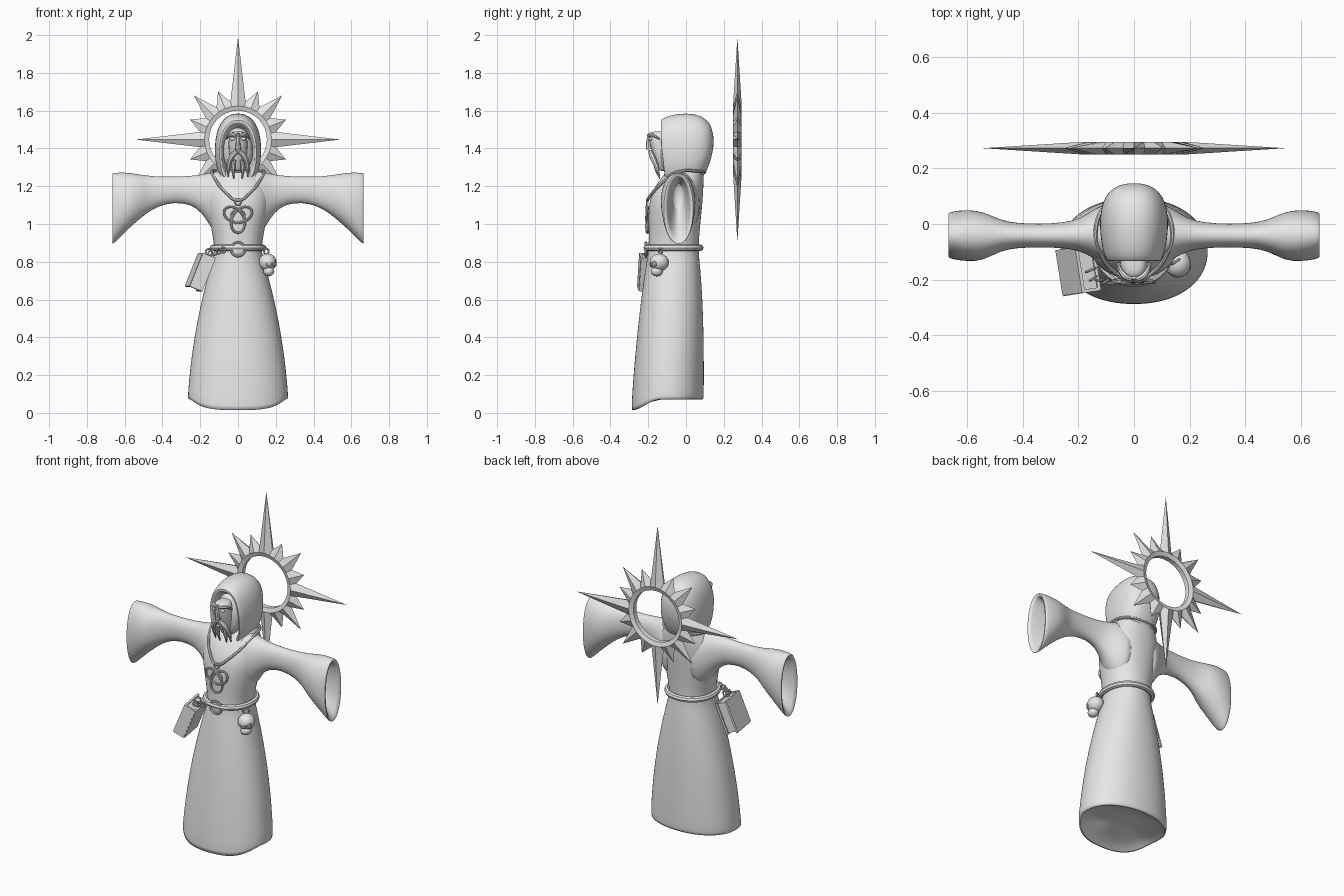
import bpy, bmesh, math
from math import sin, cos, pi, tau
from mathutils import Vector

if "Cube" in bpy.data.objects:
    bpy.data.objects.remove(bpy.data.objects["Cube"])

GREY = bpy.data.materials.new("stone_grey")
GREY.diffuse_color = (0.8, 0.8, 0.8, 1)
GREY.use_nodes = True
GREY.node_tree.nodes["Principled BSDF"].inputs["Base Color"].default_value = GREY.diffuse_color


def finish(ob, angle=40, levels=0):
    """Material, optional subdivision and smooth shading."""
    if not ob.data.materials:
        ob.data.materials.append(GREY)
    bpy.ops.object.select_all(action='DESELECT')
    ob.select_set(True)
    bpy.context.view_layer.objects.active = ob
    if angle:
        bpy.ops.object.shade_smooth_by_angle(angle=math.radians(angle))
    if levels:
        ob.modifiers.new("subdivision", 'SUBSURF').levels = levels
        ob.modifiers["subdivision"].render_levels = levels
    return ob


def loft(name, rings, angle=50, levels=1):
    """Skin closed rings of points and cap both ends."""
    bm = bmesh.new()
    rows = [[bm.verts.new(p) for p in r] for r in rings]
    n = len(rows[0])
    for a, b in zip(rows, rows[1:]):
        for i in range(n):
            j = (i + 1) % n
            bm.faces.new((a[i], a[j], b[j], b[i]))
    for row in (rows[0], rows[-1]):
        c = bm.verts.new(sum((v.co for v in row), Vector()) / n)
        for i in range(n):
            bm.faces.new((row[i], row[(i + 1) % n], c))
    bmesh.ops.recalc_face_normals(bm, faces=bm.faces)
    me = bpy.data.meshes.new(name)
    bm.to_mesh(me)
    bm.free()
    ob = bpy.data.objects.new(name, me)
    bpy.context.collection.objects.link(ob)
    return finish(ob, angle, levels)


def oval(a, b, power=2.0, n=32):
    """Superellipse points as pairs."""
    e = 2 / power
    f = lambda v: math.copysign(abs(v) ** e, v)
    return [(a * f(cos(tau * i / n)), b * f(sin(tau * i / n))) for i in range(n)]


def tube(name, pts, radius, cyclic=False, tips=None, smooth=True):
    """Round cord through points, tapered by tips."""
    cu = bpy.data.curves.new(name, 'CURVE')
    cu.dimensions = '3D'
    cu.bevel_depth, cu.bevel_resolution, cu.resolution_u = radius, 2, 6
    cu.use_fill_caps = True
    sp = cu.splines.new('BEZIER')
    sp.bezier_points.add(len(pts) - 1)
    for i, (b, p) in enumerate(zip(sp.bezier_points, pts)):
        b.co = p
        b.handle_left_type = b.handle_right_type = 'AUTO' if smooth else 'VECTOR'
        b.radius = tips[i] if tips else 1
    sp.use_cyclic_u = cyclic
    ob = bpy.data.objects.new(name, cu)
    bpy.context.collection.objects.link(ob)
    bpy.ops.object.select_all(action='DESELECT')
    ob.select_set(True)
    bpy.context.view_layer.objects.active = ob
    bpy.ops.object.convert(target='MESH')
    return finish(bpy.context.object)


def ball(name, loc, scale, rot=(0, 0, 0)):
    bpy.ops.mesh.primitive_uv_sphere_add(segments=20, ring_count=12, location=loc, rotation=rot)
    ob = bpy.context.object
    ob.name, ob.scale = name, scale
    return finish(ob)


def ring(name, loc, major, minor, rot=(0, 0, 0)):
    bpy.ops.mesh.primitive_torus_add(location=loc, rotation=rot, major_radius=major,
                                     minor_radius=minor, major_segments=24, minor_segments=8)
    bpy.context.object.name = name
    return finish(bpy.context.object)


def box(name, loc, size, rot):
    bpy.ops.mesh.primitive_cube_add(size=1, location=loc, rotation=rot)
    ob = bpy.context.object
    ob.name, ob.scale = name, size
    return finish(ob, 0)


# Robe body: height, half width, front y, back y
def robe_ring(z, w, front, back):
    cy, pts = (front + back) / 2, []
    for x, y in oval(w, (back - front) / 2, 2.15, 40):
        zz = z
        if z < 0.1:  # wavy hem, lowest at the front
            t = min(1, max(0, (cy + y + 0.29) / 0.15))
            zz = z + 0.06 * t * t * (3 - 2 * t)
        pts.append((x, cy + y, zz))
    return pts


body = [(0.03, 0.22, -0.24, 0.05), (0.005, 0.262, -0.285, 0.09), (0.02, 0.267, -0.29, 0.094),
        (0.15, 0.262, -0.282, 0.095), (0.3, 0.247, -0.27, 0.095), (0.5, 0.215, -0.25, 0.092),
        (0.7, 0.168, -0.225, 0.082), (0.82, 0.132, -0.205, 0.07), (0.87, 0.124, -0.198, 0.066),
        (0.94, 0.134, -0.197, 0.07), (1.04, 0.155, -0.2, 0.08), (1.12, 0.17, -0.195, 0.088),
        (1.19, 0.167, -0.17, 0.092), (1.24, 0.145, -0.135, 0.094), (1.275, 0.118, -0.105, 0.094),
        (1.31, 0.1, -0.09, 0.092)]
loft("robe", [robe_ring(*s) for s in body])

# Sleeves: x, bottom z, top z, front y, back y; last stations run back into the cuff
sleeve = [(0.06, 0.93, 1.28, -0.16, 0.08), (0.11, 0.94, 1.28, -0.145, 0.07),
          (0.15, 0.99, 1.272, -0.12, 0.05), (0.19, 1.06, 1.262, -0.098, 0.02),
          (0.25, 1.105, 1.254, -0.086, 0.005), (0.34, 1.115, 1.25, -0.083, 0.0),
          (0.42, 1.095, 1.251, -0.086, 0.003), (0.48, 1.06, 1.256, -0.096, 0.014),
          (0.54, 1.01, 1.266, -0.132, 0.045), (0.6, 0.955, 1.274, -0.135, 0.052),
          (0.655, 0.898, 1.272, -0.126, 0.045), (0.668, 0.89, 1.268, -0.12, 0.04),
          (0.665, 0.91, 1.25, -0.1, 0.022), (0.6, 0.99, 1.235, -0.085, 0.01),
          (0.5, 1.08, 1.22, -0.07, -0.01)]
for side, label in ((1, "left"), (-1, "right")):
    loft(label + "_sleeve",
         [[(side * x, (f + k) / 2 + u, (b + t) / 2 + v) for u, v in oval((k - f) / 2, (t - b) / 2, 2.1)]
          for x, b, t, f, k in sleeve])

# Hood: y, half width, bottom z, top z, from inside the opening to the back of the head
hood = [(-0.05, 0.07, 1.27, 1.49), (-0.1, 0.08, 1.24, 1.515), (-0.132, 0.088, 1.215, 1.535),
        (-0.135, 0.098, 1.2, 1.55), (-0.115, 0.108, 1.195, 1.565), (-0.07, 0.118, 1.19, 1.58),
        (0.0, 0.125, 1.19, 1.588), (0.06, 0.118, 1.21, 1.58), (0.1, 0.103, 1.26, 1.56),
        (0.13, 0.075, 1.33, 1.53), (0.145, 0.035, 1.4, 1.475)]
loft("hood", [[(u, y + 0.12 * max(0, 1.42 - (b + t) / 2 - v) * (y < 0), (b + t) / 2 + v)
               for u, v in oval(w, (t - b) / 2, 2.3)] for y, w, b, t in hood])

# Face with a protruding brow, nose and long moustache
ball("face", (0, -0.085, 1.385), (0.078, 0.06, 0.125))
snout = [(1.49, 0.03, -0.18), (1.475, 0.045, -0.198), (1.45, 0.05, -0.197), (1.425, 0.05, -0.192),
         (1.38, 0.05, -0.178), (1.33, 0.042, -0.16), (1.28, 0.02, -0.14)]
loft("snout", [[(u, (f - 0.09) / 2 + v, z) for u, v in oval(w, (-0.09 - f) / 2, 2.2, 20)]
               for z, w, f in snout])
tube("nose", [(0, -0.19, 1.48), (0, -0.2, 1.43), (0, -0.196, 1.395)], 0.013, tips=[0.6, 0.9, 1.2])
for s in (-1, 1):
    ball("eye", (s * 0.028, -0.186, 1.45), (0.013, 0.01, 0.009))
    tube("brow", [(s * 0.01, -0.198, 1.468), (s * 0.035, -0.185, 1.474), (s * 0.06, -0.14, 1.45)],
         0.01, tips=[1, 1.1, 0.4])
    tube("moustache", [(s * 0.006, -0.19, 1.385), (s * 0.035, -0.178, 1.355),
                       (s * 0.05, -0.155, 1.3), (s * 0.052, -0.14, 1.25)], 0.014, tips=[0.8, 1.1, 0.9, 0.2])
    tube("beard_strand", [(s * 0.02, -0.165, 1.34), (s * 0.026, -0.155, 1.29),
                          (s * 0.022, -0.14, 1.24)], 0.012, tips=[0.8, 1, 0.2])

# Necklace cord and knot pendant
half = [(0.07, -0.172, 1.172), (0.122, -0.1, 1.24), (0.138, -0.03, 1.278), (0.105, 0.06, 1.28)]
tube("necklace", [(0, -0.205, 1.125)] + half + [(0, 0.1, 1.275)]
     + [(-x, y, z) for x, y, z in reversed(half)], 0.008, True)
ring("pendant_ring", (0, -0.207, 1.115), 0.016, 0.004, (pi / 2, 0, 0))
knot = [tau * i / 36 for i in range(36)]
tube("pendant_knot", [(0.027 * (sin(t) + 2 * sin(2 * t)), -0.206 - 0.004 * sin(3 * t),
                       1.035 + 0.027 * (2 * cos(2 * t) - cos(t)) * -1) for t in knot], 0.006, True)
ring("pendant_circle", (0, -0.206, 1.04), 0.036, 0.005, (pi / 2, 0, 0))

# Belt and buckle
tube("belt", [(x, y - 0.066, 0.868 + 0.006 * cos(4 * x)) for x, y in oval(0.134, 0.142, 2.15, 24)],
     0.017, True)
ring("buckle_rim", (0, -0.212, 0.866), 0.036, 0.007, (pi / 2, 0, 0))
ball("buckle_plate", (0, -0.21, 0.866), (0.034, 0.01, 0.034))

# Book hanging from the belt
tilt = (0, math.radians(22), math.radians(9))
centre = Vector((-0.2, -0.165, 0.745))
across = Vector((cos(tilt[1]), 0.14, -sin(tilt[1])))
for k in (-1, 1):
    box("book_cover", centre + across * 0.031 * k, (0.012, 0.165, 0.19), tilt)
box("book_pages", centre, (0.054, 0.148, 0.176), tilt)
box("book_spine", centre + Vector((0.012, -0.078, 0)), (0.066, 0.012, 0.19), tilt)
for i in range(4):
    ring("book_chain", (-0.08 - 0.022 * i, -0.213 + 0.006 * i, 0.862 - 0.006 * i), 0.014, 0.0045,
         (pi / 2, pi / 2 * (i % 2), 0.6 * (i % 2)))
ring("book_loop", (-0.155, -0.165, 0.85), 0.018, 0.005, (pi / 2, 0, 0.4))

# Skull charm hanging from the belt
ring("skull_loop", (0.15, -0.135, 0.855), 0.015, 0.005, (pi / 2, 0, 0.6))
ball("skull_cranium", (0.157, -0.142, 0.797), (0.047, 0.05, 0.046))
ball("skull_jaw", (0.163, -0.155, 0.75), (0.029, 0.032, 0.027))
for a in (0.15, 0.95):
    d = Vector((sin(a), -cos(a), 0))
    ring("skull_socket", Vector((0.157, -0.142, 0.788)) + d * 0.045, 0.012, 0.004, (pi / 2, 0, a))

# Sunburst halo: ring with ridge and sixteen spikes
bm = bmesh.new()
cols = []
for i in range(32):
    a = tau * i / 32
    outer = 0.205 if i % 2 else {0: 0.543, 2: 0.275, 4: 0.33, 6: 0.275}[i % 8]
    P = lambda r, y: bm.verts.new((r * sin(a), 0.272 + y, 1.447 + r * cos(a)))
    cols.append((P(0.153, -0.014), P(0.178, -0.023), P(outer, 0), P(0.178, 0.023), P(0.153, 0.014)))
for i in range(32):
    a, b = cols[i], cols[(i + 1) % 32]
    for k in range(5):
        m = (k + 1) % 5
        bm.faces.new((a[k], a[m], b[m], b[k]))
bmesh.ops.recalc_face_normals(bm, faces=bm.faces)
mesh = bpy.data.meshes.new("halo")
bm.to_mesh(mesh)
bm.free()
halo = bpy.data.objects.new("halo", mesh)
bpy.context.collection.objects.link(halo)
finish(halo, 0)
